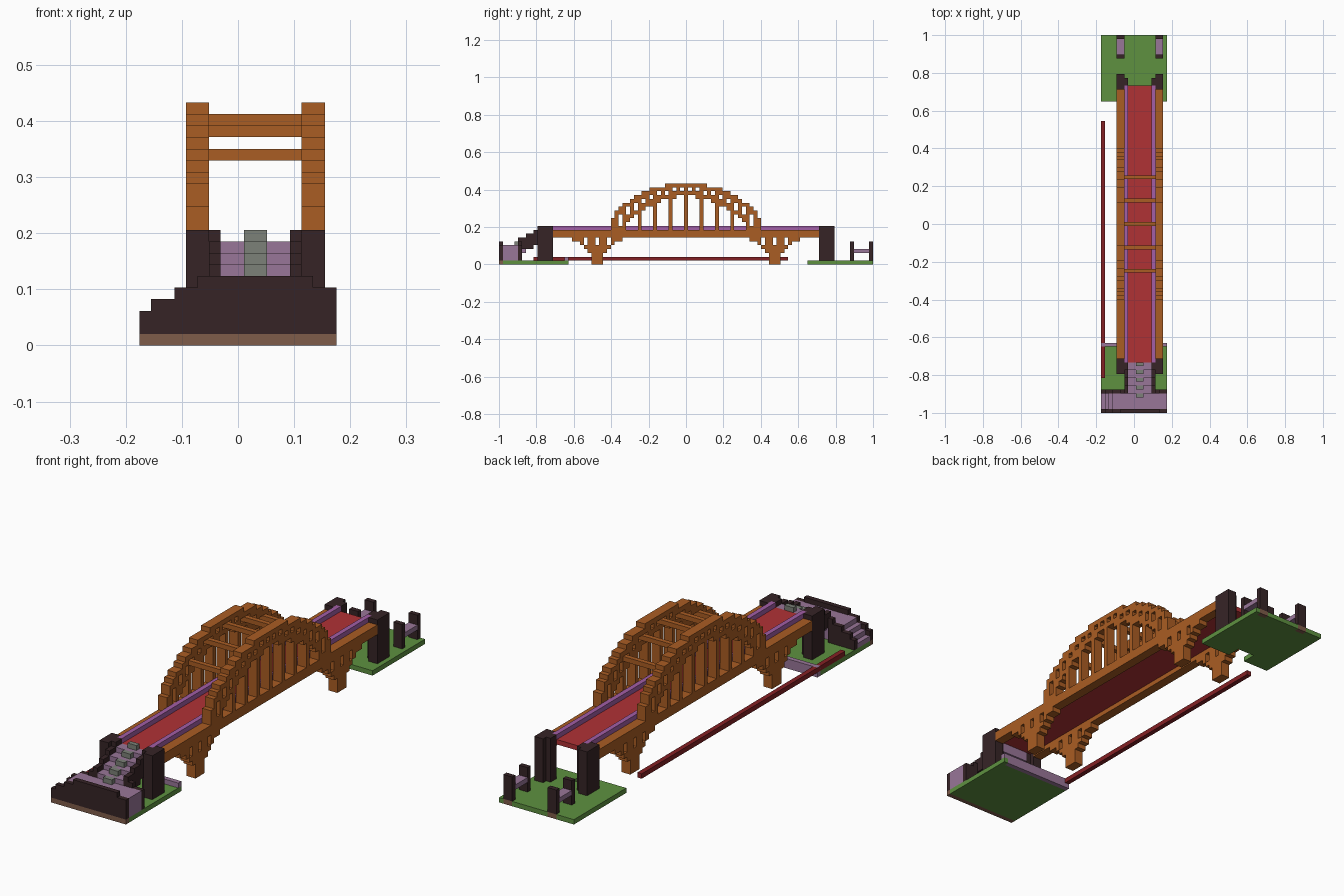
import bpy
import bmesh

cube = bpy.data.objects.get("Cube")
if cube:
    bpy.data.objects.remove(cube)

V = 2 / 97            # block size
SIZE = (17, 97, 0)    # footprint in blocks
MID = 48              # middle row of the bridge


def material(name, srgb):
    lin = [((c / 255 + 0.055) / 1.055) ** 2.4 for c in srgb] + [1]
    m = bpy.data.materials.new(name)
    m.use_nodes = True
    m.diffuse_color = lin
    m.node_tree.nodes["Principled BSDF"].inputs["Base Color"].default_value = lin
    return m


ORANGE = material("orange wood", (170, 93, 35))
DARK = material("dark stone", (54, 36, 38))
MAUVE = material("mauve stone", (153, 118, 152))
PURPLE = material("purple rail", (162, 94, 166))
RED = material("red deck", (176, 50, 53))
MAROON = material("maroon pipe", (132, 32, 36))
GREEN = material("grass", (94, 145, 64))
GRAY = material("gray stone", (124, 129, 120))
EARTH = material("earth", (127, 92, 74))


def part(name, mat, boxes):
    """One object made of block-grid boxes (x0, x1, y0, y1, z0, z1)."""
    bm = bmesh.new()
    for b in boxes:
        if b[1] <= b[0] or b[3] <= b[2] or b[5] <= b[4]:
            continue
        for v in bmesh.ops.create_cube(bm, size=1)["verts"]:
            for a in range(3):
                pick = b[2 * a + (1 if v.co[a] > 0 else 0)]
                v.co[a] = (pick - SIZE[a] / 2) * V
    me = bpy.data.meshes.new(name)
    bm.to_mesh(me)
    bm.free()
    me.materials.append(mat)
    ob = bpy.data.objects.new(name, me)
    bpy.context.collection.objects.link(ob)


def both_sides(boxes):
    """Repeat boxes on the other side of the deck."""
    return boxes + [(20 - b[1], 20 - b[0]) + tuple(b[2:]) for b in boxes]


def both_ends(boxes):
    """Repeat boxes at the other end of the bridge."""
    return boxes + [(b[0], b[1], 97 - b[3], 97 - b[2], b[4], b[5]) for b in boxes]


# Ground
part("front_ground", GREEN, [(0, 17, 1, 17, 0, 1), (16, 17, 17, 18, 0, 1)])
part("front_ground_edge", EARTH, [(0, 17, 0, 1, 0, 1)])
part("ground_kerb", MAUVE, [(0, 16, 17, 18, 0, 2), (16, 17, 17, 18, 1, 2)])
part("back_ground", GREEN, [(0, 17, 83, 96, 0, 1), (0, 6, 80, 83, 0, 1),
                            (10, 17, 80, 83, 0, 1), (0, 4, 96, 97, 0, 1),
                            (6, 14, 96, 97, 0, 1), (16, 17, 96, 97, 0, 1)])
part("water_pipe", MAROON, [(0, 1, 9, 75, 1, 2)])

# Deck, rails and side beams
part("deck", RED, [(6, 14, 13, 84, 8, 9)])
part("deck_rails", PURPLE, both_sides([(6, 7, 13, 84, 9, 10)]))
part("side_beams", ORANGE, both_sides([(4, 6, 14, 83, 7, 9)]))

# Arches: outer chord, lattice web and inner chord
STEPS = [(5, 21), (9, 20), (11, 19), (13, 18), (14, 17), (16, 16), (17, 15),
         (18, 14), (19, 12), (20, 9)]


def top(o):
    return next((z for limit, z in STEPS if o <= limit), 7)


outer, web, inner, hangers = [], [], [], []
for row in range(MID - 20, MID + 21):
    o = abs(row - MID)
    z = [max(top(o + k) - k, 9) for k in range(4)]
    outer.append((4, 6, row, row + 1, z[1], z[0]))
    if o % 2 == 0:
        web.append((4, 6, row, row + 1, z[2], z[1]))
    inner.append((4, 6, row, row + 1, z[3], z[2]))
    if o % 4 == 0 and o <= 16:
        hangers.append((4, 6, row, row + 1, 9, z[3]))
part("arch_outer_chords", ORANGE, both_sides(outer))
part("arch_webs", ORANGE, both_sides(web))
part("arch_inner_chords", ORANGE, both_sides(inner))
part("hangers", ORANGE, both_sides(hangers))

# Beams between the arches
beams = [(6, 14, MID, MID + 1, 19, 20)]
beams += both_ends([(6, 14, MID - 6, MID - 5, 18, 19), (6, 14, MID - 12, MID - 11, 16, 17)])
part("cross_beams", ORANGE, beams)

# Fanned piers with narrow slits under the side beams
BOTTOMS = [0, 0, 3, 4, 5, 6, 6]
piers = []
for d in range(-6, 7):
    row = MID - 23 + d
    low = BOTTOMS[abs(d)]
    high = 5 if abs(d) in (0, 3) else 7
    piers.append((4, 6, row, row + 1, low, high))
part("piers", ORANGE, both_sides(both_ends(piers)))

# Cross-shaped pylons at both ends
pylon = [(4, 6, 10, 14, 1, 10), (6, 7, 11, 13, 1, 10)]
part("pylons", DARK, both_sides(both_ends(pylon)))

# Side staircase and landing between two stepped walls
part("landing", MAUVE, [(3, 17, 1, 5, 1, 5)] + [(i, i + 1, 1, 5, 1, 2 + i) for i in range(3)])
wall = [(0, 1, 3), (1, 3, 4), (3, 5, 5), (5, 15, 6), (15, 17, 5)]
part("front_wall", DARK, [(a, b, 0, 1, 1, h) for a, b, h in wall])
part("landing_back_wall", DARK, [(a, b, 5, 6, 1, h) for a, b, h in wall if b != 15]
     + both_sides([(5, 6, 5, 6, 1, 6)]))

# Main staircase up to the deck, with a raised strip and stepped parapets
stairs, strip, parapets = [], [], []
for s in range(4):
    y = 5 + 2 * s
    stairs.append((7, 13, y, y + 2, 3 + s, 6 + s))
    strip.append((9, 11, y - 1, y + 1, 5 + s, 6 + s))
    parapets.append((6, 7, y, y + 2, 4 + max(s - 1, 0), 7 + s))
strip.append((9, 11, 12, 13, 9, 10))
part("main_stairs", MAUVE, stairs)
part("stair_strip", GRAY, strip)
part("stair_parapets", DARK, both_sides(parapets))

# Back railings
part("railing_posts", DARK, both_sides([(4, 6, 91, 92, 1, 6), (4, 6, 96, 97, 1, 6)]))
part("railing_bars", MAUVE, both_sides([(4, 6, 92, 96, 3, 4)]))
part("post_bases", EARTH, both_sides([(4, 6, 96, 97, 0, 1)]))
